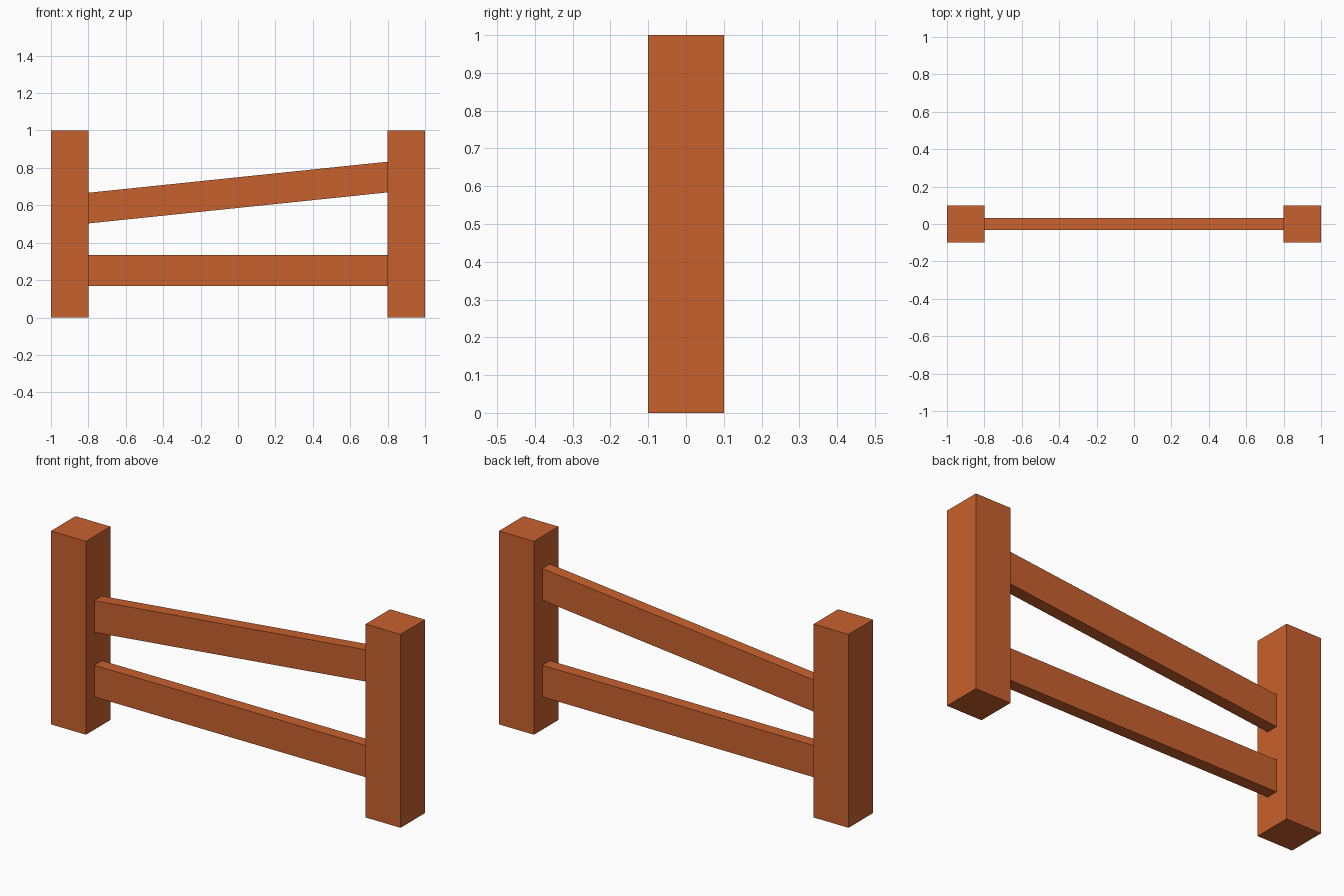
import bpy
import bmesh

if "Cube" in bpy.data.objects:
    bpy.data.objects.remove(bpy.data.objects["Cube"])

wood = bpy.data.materials.new("orange_wood")
wood.diffuse_color = (0.58, 0.12, 0.027, 1.0)
wood.use_nodes = True
wood.node_tree.nodes["Principled BSDF"].inputs["Base Color"].default_value = wood.diffuse_color


def beam(name, profile, half_depth):
    """Extrude an x-z outline through y, centred on y = 0."""
    bm = bmesh.new()
    face = bm.faces.new([bm.verts.new((x, -half_depth, z)) for x, z in profile])
    ext = bmesh.ops.extrude_face_region(bm, geom=[face])
    verts = [g for g in ext["geom"] if isinstance(g, bmesh.types.BMVert)]
    bmesh.ops.translate(bm, verts=verts, vec=(0, 2 * half_depth, 0))
    bmesh.ops.recalc_face_normals(bm, faces=bm.faces[:])
    mesh = bpy.data.meshes.new(name)
    bm.to_mesh(mesh)
    bm.free()
    mesh.materials.append(wood)
    obj = bpy.data.objects.new(name, mesh)
    bpy.context.collection.objects.link(obj)
    return obj


def rail(name, z_left, z_right, height=0.164, reach=0.8):
    """Plank between the posts with vertical ends; z values are bottom edges."""
    return beam(name, [(-reach, z_left), (reach, z_right),
                       (reach, z_right + height), (-reach, z_left + height)], 0.031)


# Square posts
for name, x in (("left_post", -0.9), ("right_post", 0.9)):
    beam(name, [(x - 0.1, 0), (x + 0.1, 0), (x + 0.1, 1), (x - 0.1, 1)], 0.1)

# Level lower rail and slanted upper rail
rail("lower_rail", 0.169, 0.169)
rail("upper_rail", 0.503, 0.669)
